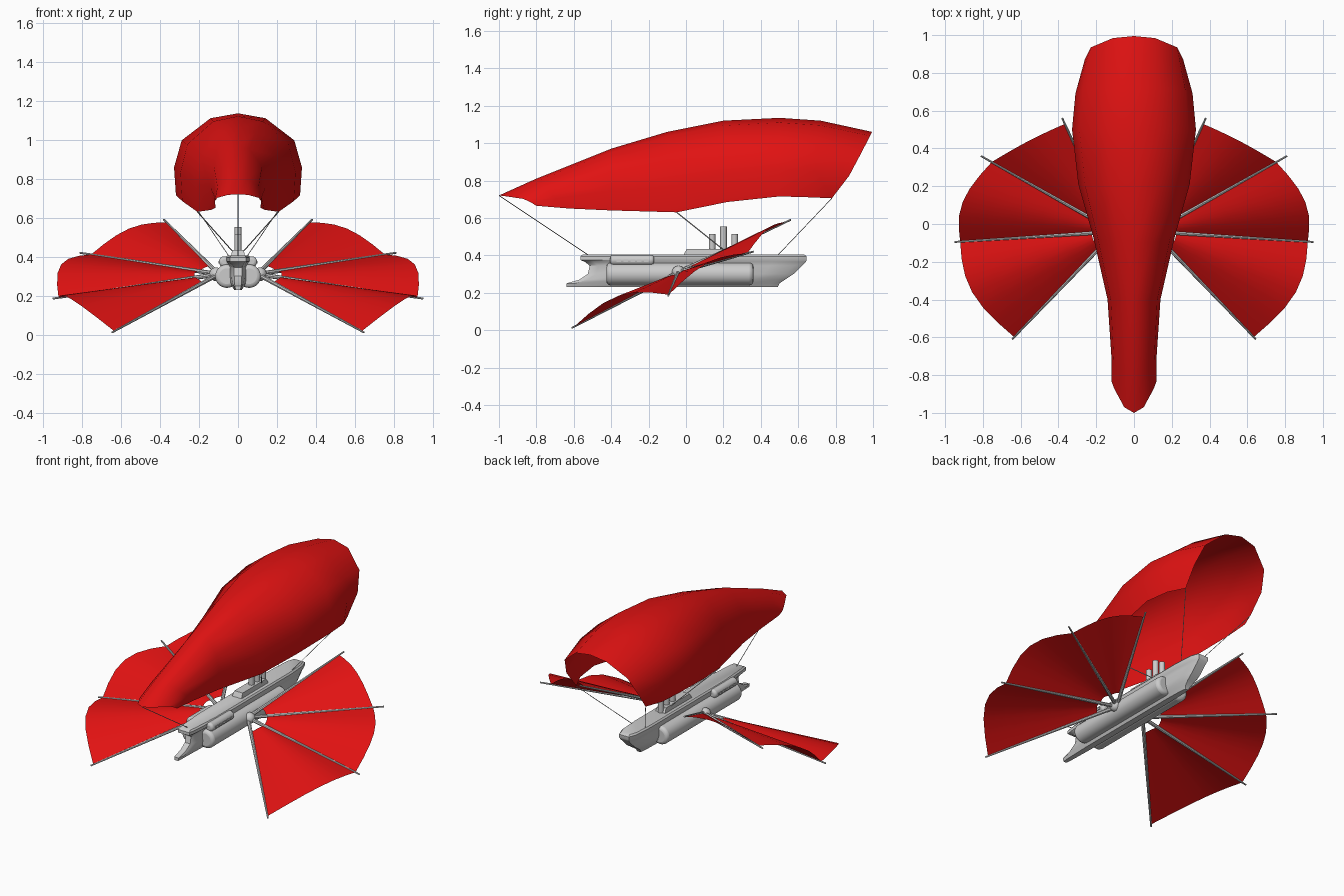
import bpy, bmesh, math
from mathutils import Vector

if "Cube" in bpy.data.objects:
    bpy.data.objects.remove(bpy.data.objects["Cube"])

red = bpy.data.materials.new("red_cloth")
red.diffuse_color = (0.75, 0.006, 0.006, 1)
red.use_nodes = True
red.node_tree.nodes["Principled BSDF"].inputs["Base Color"].default_value = red.diffuse_color


def smooth(ob, angle):
    bpy.ops.object.select_all(action='DESELECT')
    ob.select_set(True)
    bpy.context.view_layer.objects.active = ob
    bpy.ops.object.shade_smooth_by_angle(angle=math.radians(angle))


def grid(name, rows, close=False, caps=False, mat=None, angle=60):
    """Skin a list of equally long point rows."""
    bm = bmesh.new()
    vs = [[bm.verts.new(p) for p in r] for r in rows]
    n = len(rows[0])
    for a, b in zip(vs, vs[1:]):
        for i in range(n if close else n - 1):
            j = (i + 1) % n
            bm.faces.new((a[i], a[j], b[j], b[i]))
    if caps:
        bm.faces.new(vs[0])
        bm.faces.new(vs[-1])
    bmesh.ops.recalc_face_normals(bm, faces=bm.faces)
    me = bpy.data.meshes.new(name)
    bm.to_mesh(me)
    bm.free()
    ob = bpy.data.objects.new(name, me)
    bpy.context.collection.objects.link(ob)
    if mat:
        me.materials.append(mat)
    smooth(ob, angle)
    return ob


def rod(name, a, b, r1, r2, sides=8, bevel=0):
    a, b = Vector(a), Vector(b)
    d = b - a
    bpy.ops.mesh.primitive_cone_add(vertices=sides, radius1=r1, radius2=r2, depth=d.length,
                                    location=(a + b) / 2,
                                    rotation=d.to_track_quat('Z', 'Y').to_euler())
    ob = bpy.context.object
    ob.name = name
    if bevel:
        m = ob.modifiers.new("round_ends", 'BEVEL')
        m.width, m.segments, m.angle_limit = bevel, 3, math.radians(50)
        m.limit_method = 'ANGLE'
    smooth(ob, 40)
    return ob


def box(name, loc, size):
    bpy.ops.mesh.primitive_cube_add(size=1, location=loc)
    ob = bpy.context.object
    ob.name, ob.scale = name, size
    return ob


# Canopy: sections of (y centre, y edge, z centre, z edge, half width)
sections = [(-1, -.8, .72, .665, .12), (-.8, -.62, .81, .65, .12), (-.4, -.4, .97, .64, .14),
            (-.1, -.05, 1.06, .63, .215), (.2, .22, 1.12, .685, .295), (.5, .5, 1.135, .715, .328),
            (.72, .67, 1.12, .71, .31), (.995, .78, 1.06, .705, .26)]
width = (0, .43, .88, 1, .97)
height = (1, .94, .67, .34, 0)
sweep = (0, .05, .28, .57, 1)
front_sweep = (0, .15, .65, .85, 1)
rows = []
for k, (yc, ye, zc, ze, w) in enumerate(sections):
    sw = front_sweep if k == 0 else sweep
    half = [(w * width[i], yc + (ye - yc) * sw[i], ze + (zc - ze) * height[i]) for i in range(5)]
    rows.append([(-x, y, z) for x, y, z in half[:0:-1]] + half)
grid("canopy", rows, mat=red)

# Hull: levels of (z, bow y, stern y, half width, bow bluntness)
levels = [(.23, -.64, .49, .02, .6), (.25, -.64, .50, .032, .5), (.27, -.57, .53, .046, .4),
          (.30, -.525, .575, .055, .35), (.345, -.515, .62, .055, .35), (.365, -.54, .64, .058, .5),
          (.375, -.565, .645, .064, .65), (.395, -.565, .645, .064, .65), (.405, -.55, .63, .056, .65)]
rows = []
for z, y0, y1, w, blunt in levels:
    plan = [(0, blunt), (.04, blunt * .5 + .45), (.2, 1), (.85, 1), (.96, .85), (1, .55)]
    half = [(w * f, y0 + (y1 - y0) * t, z) for t, f in plan]
    rows.append(half + [(-x, y, z) for x, y, z in half[::-1]])
grid("hull", rows, close=True, caps=True, angle=35)

# Deck house and funnels
grid("deck_house", [[(-.035, -.015, .40), (.035, -.015, .40), (.035, .27, .40), (-.035, .27, .40)],
                    [(-.03, .005, .435), (.03, .005, .435), (.03, .25, .435), (-.03, .25, .435)]],
     close=True, caps=True, angle=30)
for y, top in ((.14, .515), (.2, .553), (.26, .515)):
    rod("funnel", (0, y, .40), (0, y, top), .018, .018, 16)

# Forward rope
rod("front_rope", (0, -1, .72), (0, -.52, .40), .002, .002, 6)

# Wing rib tips, the cloth's reach along each rib, and the billow of each panel
tips = [Vector(t) for t in ((.38, .56, .59), (.81, .36, .42), (.95, -.095, .185), (.645, -.61, .012))]
reach = (.95, .92, .965, .98)
billow = [Vector(b) for b in ((.0, .01, .05), (.07, 0, .06), (.08, -.015, .08))]
pivot = Vector((.1, -.04, .31))

for s, side in ((1, "right"), (-1, "left")):
    def m(p):
        return Vector((p[0] * s, p[1], p[2]))

    # Side pods with a row of windows
    rod(side + "_long_pod", m((.057, -.425, .30)), m((.057, .36, .30)), .06, .06, 32, .02)
    rod(side + "_cabin_pod", m((.07, -.405, .374)), m((.07, -.17, .374)), .028, .028, 24, .015)
    for i in range(5):
        box(side + "_window", m((.095, -.36 + i * .037, .372)), (.012, .024, .014))

    # Wing hub, ribs and cloth panels
    bpy.ops.mesh.primitive_uv_sphere_add(segments=20, ring_count=12, radius=.035,
                                         location=m((.112, -.04, .31)))
    bpy.context.object.name = side + "_wing_hub"
    smooth(bpy.context.object, 60)
    for t in tips:
        rod(side + "_wing_rib", m(pivot), m(t), .012, .005, 8)
    for k in range(3):
        a = (tips[k] - pivot) * reach[k]
        b = (tips[k + 1] - pivot) * reach[k + 1]
        rows = []
        for j in range(6):
            r = .15 + .85 * j / 5
            rows.append([m(pivot + r * (a.lerp(b, i / 6) + billow[k] * math.sin(math.pi * i / 6)))
                         for i in range(7)])
        grid(side + "_wing_cloth", rows, mat=red)

    # Ropes from canopy edges to hull
    rod(side + "_middle_rope", m((.2085, -.05, .63)), m((.03, .2, .43)), .003, .003, 6)
    rod(side + "_rear_rope", m((.252, .78, .705)), m((.045, .49, .40)), .002, .002, 6)
